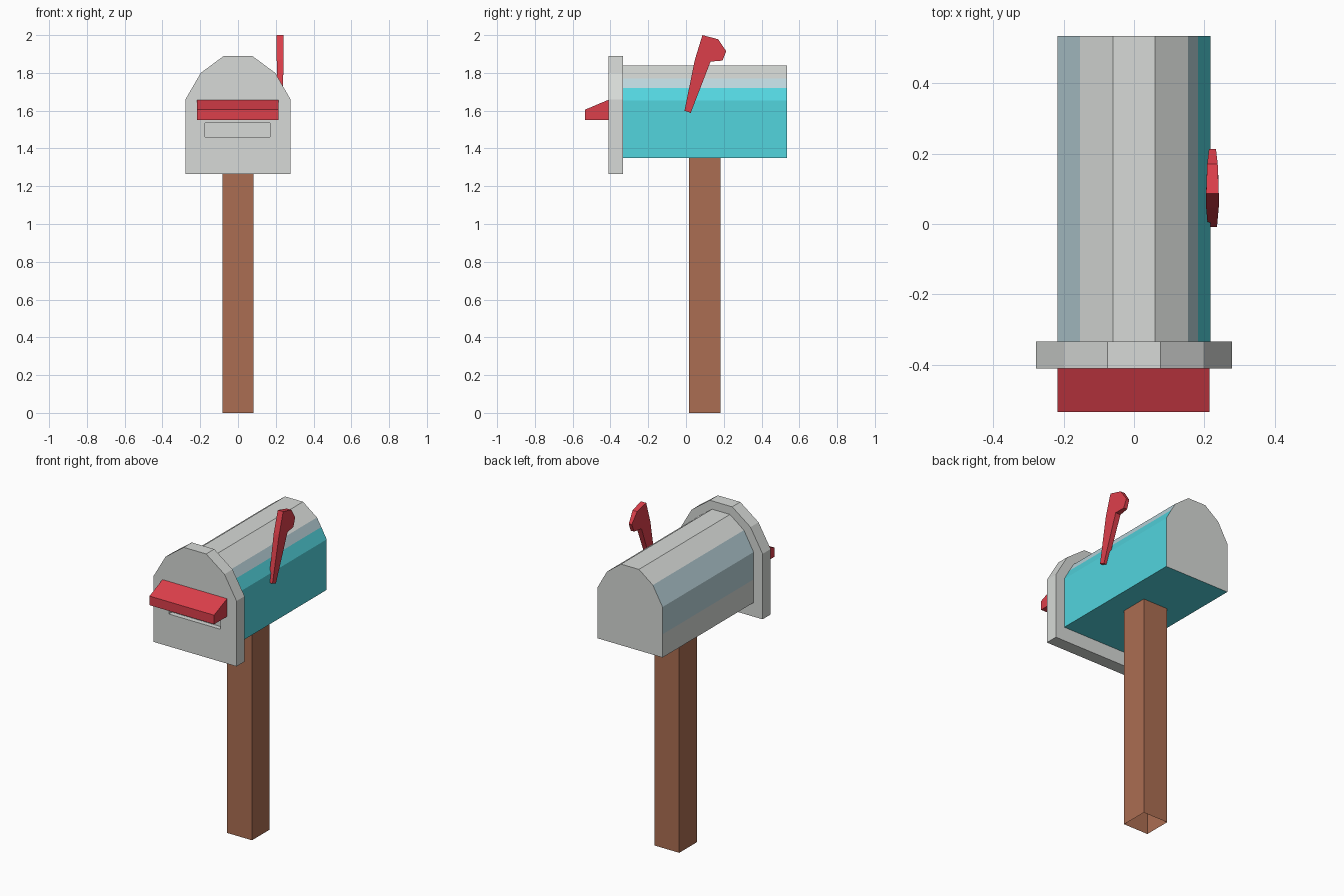
import bpy, bmesh
from mathutils import Vector

if "Cube" in bpy.data.objects:
    bpy.data.objects.remove(bpy.data.objects["Cube"])


def material(name, rgb):
    m = bpy.data.materials.new(name)
    m.diffuse_color = (*rgb, 1)
    m.use_nodes = True
    m.node_tree.nodes["Principled BSDF"].inputs["Base Color"].default_value = m.diffuse_color
    return m


GREY = material("light grey", (0.68, 0.70, 0.68))
TEAL = material("teal", (0.085, 0.66, 0.73))
PALE = material("pale blue grey", (0.50, 0.67, 0.72))
RED = material("red", (0.72, 0.05, 0.07))
BROWN = material("brown wood", (0.41, 0.155, 0.085))


def bridge(name, ring_a, ring_b, mats, caps=True):
    """Solid between two matching rings of points."""
    bm = bmesh.new()
    a = [bm.verts.new(p) for p in ring_a]
    b = [bm.verts.new(p) for p in ring_b]
    n = len(a)
    for i in range(n):
        j = (i + 1) % n
        bm.faces.new((a[i], a[j], b[j], b[i]))
    if caps:
        bm.faces.new(a[::-1])
        bm.faces.new(b)
    bmesh.ops.recalc_face_normals(bm, faces=bm.faces)
    me = bpy.data.meshes.new(name)
    bm.to_mesh(me)
    bm.free()
    for m in mats:
        me.materials.append(m)
    ob = bpy.data.objects.new(name, me)
    bpy.context.collection.objects.link(ob)
    return ob


def along_y(name, prof, y0, y1, mats):
    return bridge(name, [(x, y0, z) for x, z in prof], [(x, y1, z) for x, z in prof], mats)


# Wooden post, an open square tube
post = [(-.083, .015), (.083, .015), (.083, .183), (-.083, .183)]
bridge("post", [(x, y, 0) for x, y in post], [(x, y, 1.35) for x, y in post], [BROWN], caps=False)

# Arched box, with extra profile points where the paint changes
box_profile = [(.218, 1.35), (.218, 1.655), (.182, 1.72), (.153, 1.77), (.06, 1.84),
               (-.06, 1.84), (-.153, 1.77), (-.218, 1.655), (-.218, 1.49), (-.218, 1.35)]
box = along_y("box", box_profile, -.34, .535, [GREY, TEAL, PALE])
for f in box.data.polygons:
    c, n = f.center, f.normal
    if abs(n.y) > .5:
        f.material_index = 0
    elif n.z < -.5 or (c.x > .17 and c.z < 1.72):
        f.material_index = 1                      # teal right side and underside
    elif abs(c.x) > .153 and c.z > 1.5:
        f.material_index = 2                      # pale edge bands

# Door plate with a recessed mail slot
half = [(.278, 1.265), (.278, 1.66), (.197, 1.80), (.075, 1.89)]
door_profile = half + [(-x, z) for x, z in reversed(half)]
door = along_y("door", door_profile, -.411, -.334, [GREY])
bpy.ops.mesh.primitive_cube_add(size=1, location=(-.002, -.411, 1.498))
cutter = bpy.context.object
cutter.name = "slot_cutter"
cutter.scale = (.345, .06, .075)
cutter.hide_render = True
cutter.hide_viewport = False
cutter.display_type = 'WIRE'
cutter.data.materials.append(GREY)
cut = door.modifiers.new("slot", 'BOOLEAN')
cut.operation = 'DIFFERENCE'
cut.solver = 'EXACT'
cut.object = cutter
bpy.context.view_layer.objects.active = door
bpy.ops.object.modifier_apply(modifier=cut.name)
bpy.data.objects.remove(cutter, do_unlink=True)

# Red awning above the slot
awning = [(-.405, 1.55), (-.535, 1.55), (-.535, 1.605), (-.405, 1.66)]
bridge("awning", [(-.217, y, z) for y, z in awning], [(.215, y, z) for y, z in awning], [RED])

# Signal flag: side outline with a half thickness for each point
flag = [(-.008, 1.60, .013), (.025, 1.588, .013), (.13, 1.86, .017), (.193, 1.865, .012),
        (.213, 1.915, .010), (.17, 1.978, .015), (.087, 2.0, .018), (.047, 1.87, .018)]
bridge("flag", [(.223 - t, y, z) for y, z, t in flag], [(.223 + t, y, z) for y, z, t in flag], [RED])
